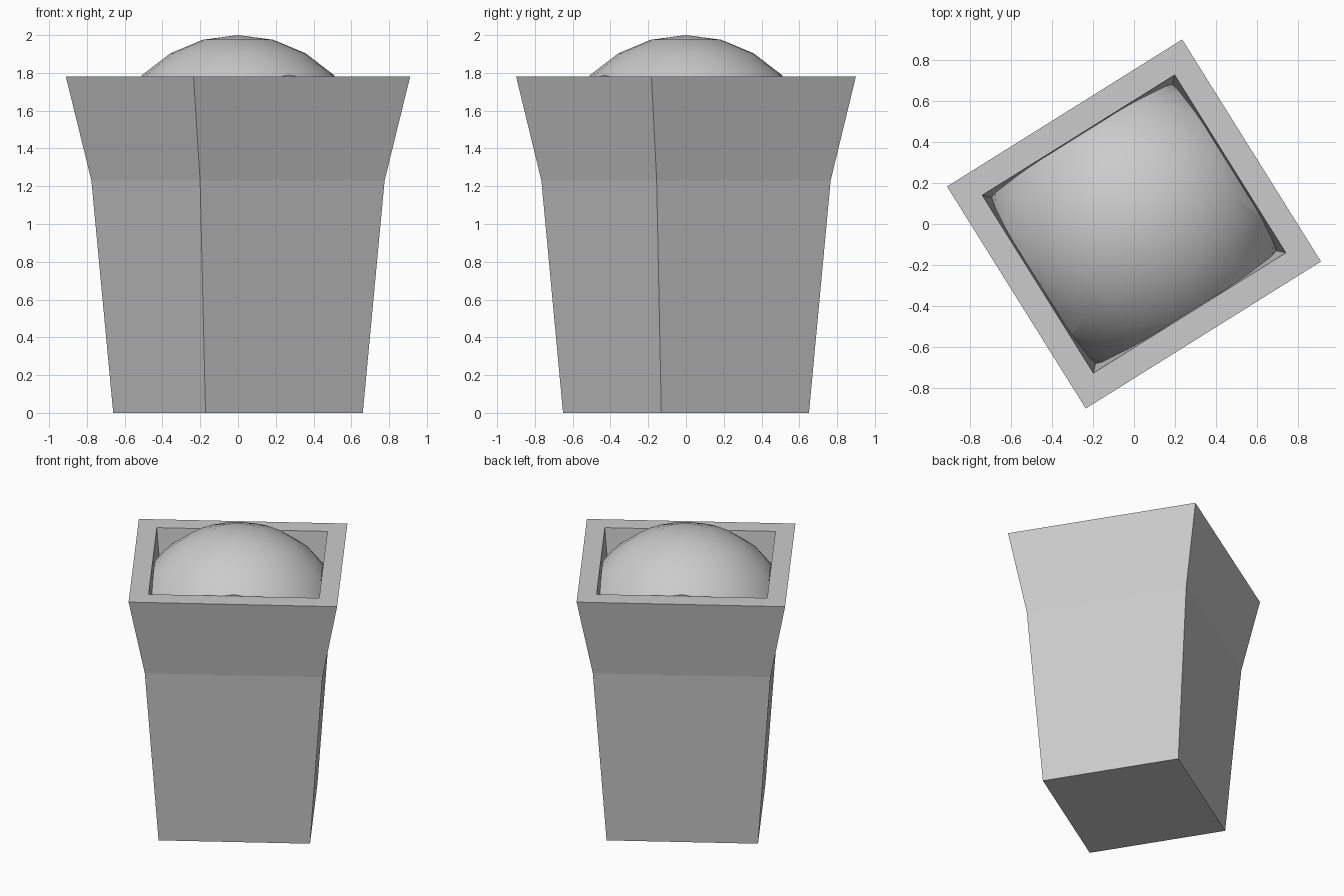
import bpy, bmesh, math
from mathutils import Vector

if "Cube" in bpy.data.objects:
    bpy.data.objects.remove(bpy.data.objects["Cube"])

TURN = math.radians(32)


def make_object(name, bm):
    bmesh.ops.recalc_face_normals(bm, faces=bm.faces[:])
    mesh = bpy.data.meshes.new(name)
    bm.to_mesh(mesh)
    bm.free()
    ob = bpy.data.objects.new(name, mesh)
    ob.rotation_euler.z = TURN
    bpy.context.collection.objects.link(ob)
    return ob


# Planter: rectangular rings (half width, half depth, height) from base, over rim, into cavity
rings = [(0.491, 0.461, 0.0), (0.576, 0.543, 1.23), (0.676, 0.638, 1.78),
         (0.553, 0.511, 1.78), (0.515, 0.474, 1.28)]
bm = bmesh.new()
loops = [[bm.verts.new((sx * a, sy * b, z))
          for sx, sy in ((-1, -1), (1, -1), (1, 1), (-1, 1))]
         for a, b, z in rings]
for lower, upper in zip(loops, loops[1:]):
    for i in range(4):
        j = (i + 1) % 4
        bm.faces.new((lower[i], lower[j], upper[j], upper[i]))
bm.faces.new(loops[0][::-1])
bm.faces.new(loops[-1])
make_object("planter", bm)

# Domed bush: low-poly ball trimmed where it meets the planter walls and floor
bm = bmesh.new()
bmesh.ops.create_uvsphere(bm, u_segments=24, v_segments=12, radius=0.715)
bmesh.ops.translate(bm, verts=bm.verts[:], vec=(0, 0, 1.285))
cuts = [((0.545, 0, 0), (1, 0, 0)), ((-0.545, 0, 0), (-1, 0, 0)),
        ((0, 0.507, 0), (0, 1, 0)), ((0, -0.507, 0), (0, -1, 0)),
        ((0, 0, 1.26), (0, 0, -1))]
for co, no in cuts:
    bmesh.ops.bisect_plane(bm, geom=bm.verts[:] + bm.edges[:] + bm.faces[:],
                           plane_co=Vector(co), plane_no=Vector(no),
                           clear_outer=True)
    rim = [e for e in bm.edges if e.is_boundary
           and all(abs((v.co - Vector(co)).dot(Vector(no))) < 1e-4 for v in e.verts)]
    bmesh.ops.holes_fill(bm, edges=rim, sides=0)
bush = make_object("dome_bush", bm)
bpy.ops.object.select_all(action='DESELECT')
bush.select_set(True)
bpy.context.view_layer.objects.active = bush
bpy.ops.object.shade_smooth_by_angle(angle=math.radians(30))
